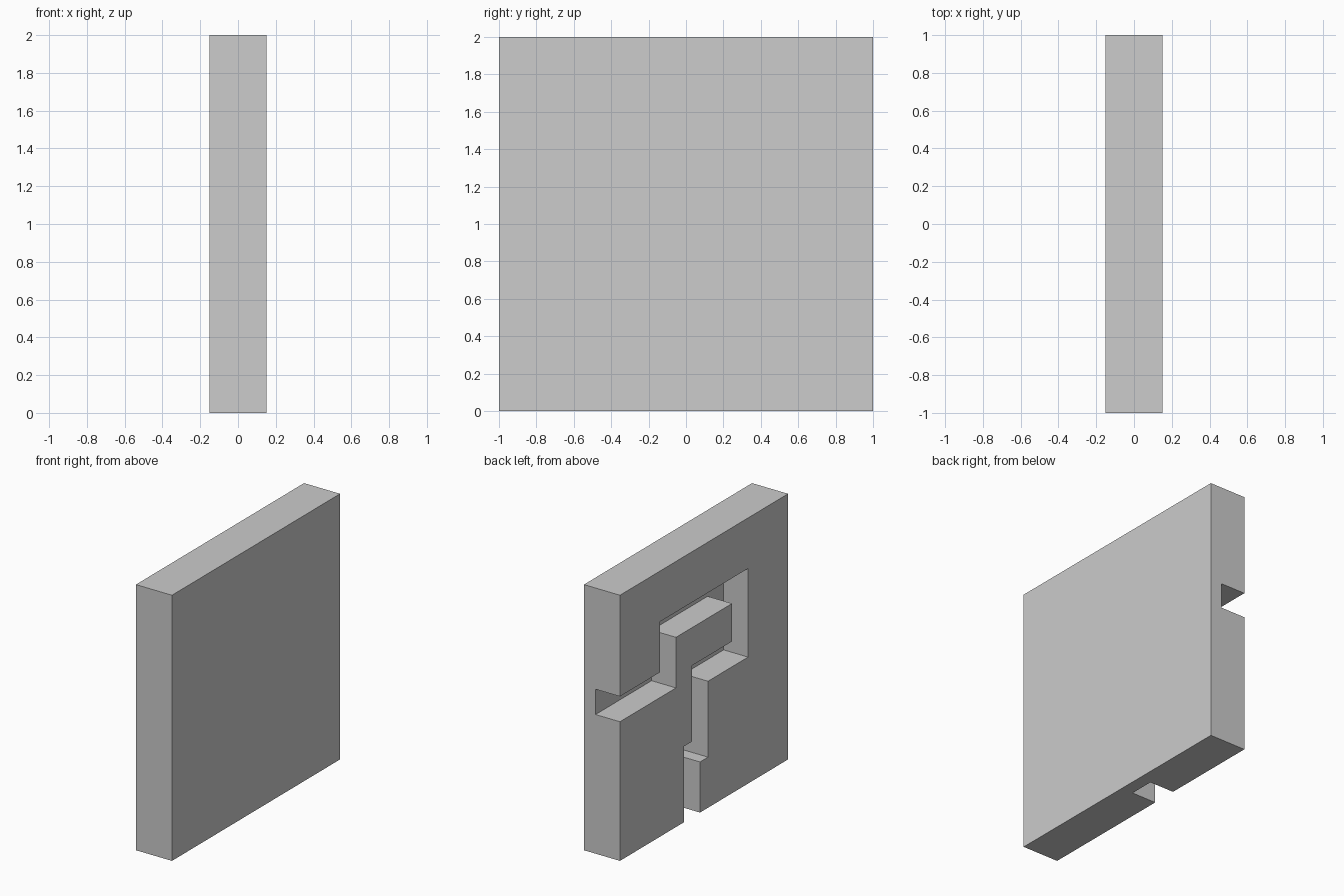
import bpy, bmesh

if "Cube" in bpy.data.objects:
    bpy.data.objects.remove(bpy.data.objects["Cube"])

THICK, DEPTH, CELL = 0.30, 0.203, 1 / 21   # the face is laid out on a 42 x 42 grid

grey = bpy.data.materials.new("light_grey")
grey.diffuse_color = (0.604, 0.604, 0.604, 1)
grey.use_nodes = True
grey.node_tree.nodes["Principled BSDF"].inputs["Base Color"].default_value = grey.diffuse_color


def prism(name, outline, x0, x1):
    """Extrude a (cells from the back edge, cells up) outline along x."""
    bm = bmesh.new()
    face = bm.faces.new([bm.verts.new((x0, 1 - u * CELL, v * CELL)) for u, v in outline])
    ext = bmesh.ops.extrude_face_region(bm, geom=[face])
    for e in ext["geom"]:
        if isinstance(e, bmesh.types.BMVert):
            e.co.x = x1
    bmesh.ops.recalc_face_normals(bm, faces=bm.faces)
    mesh = bpy.data.meshes.new(name)
    bm.to_mesh(mesh)
    bm.free()
    mesh.materials.append(grey)
    ob = bpy.data.objects.new(name, mesh)
    bpy.context.collection.objects.link(ob)
    return ob


# Square slab
slab = prism("slab", [(0, 0), (42, 0), (42, 42), (0, 42)], -THICK / 2, THICK / 2)

# Winding groove from the back edge to the bottom edge, cut into the left face
upper = [(-2, 26), (10, 26), (10, 34), (32, 34), (32, 20),
         (22, 20), (22, 8), (20, 8), (20, -2)]
lower = [(16, -2), (16, 12), (18, 12), (18, 24), (28, 24),
         (28, 30), (14, 30), (14, 22), (-2, 22)]
groove = prism("groove_cutter", upper + lower, -THICK / 2 - 0.1, -THICK / 2 + DEPTH)
groove.hide_render = True

cut = slab.modifiers.new("groove", 'BOOLEAN')
cut.operation = 'DIFFERENCE'
cut.solver = 'EXACT'
cut.object = groove
bpy.context.view_layer.objects.active = slab
bpy.ops.object.modifier_apply(modifier=cut.name)
bpy.data.objects.remove(groove)
